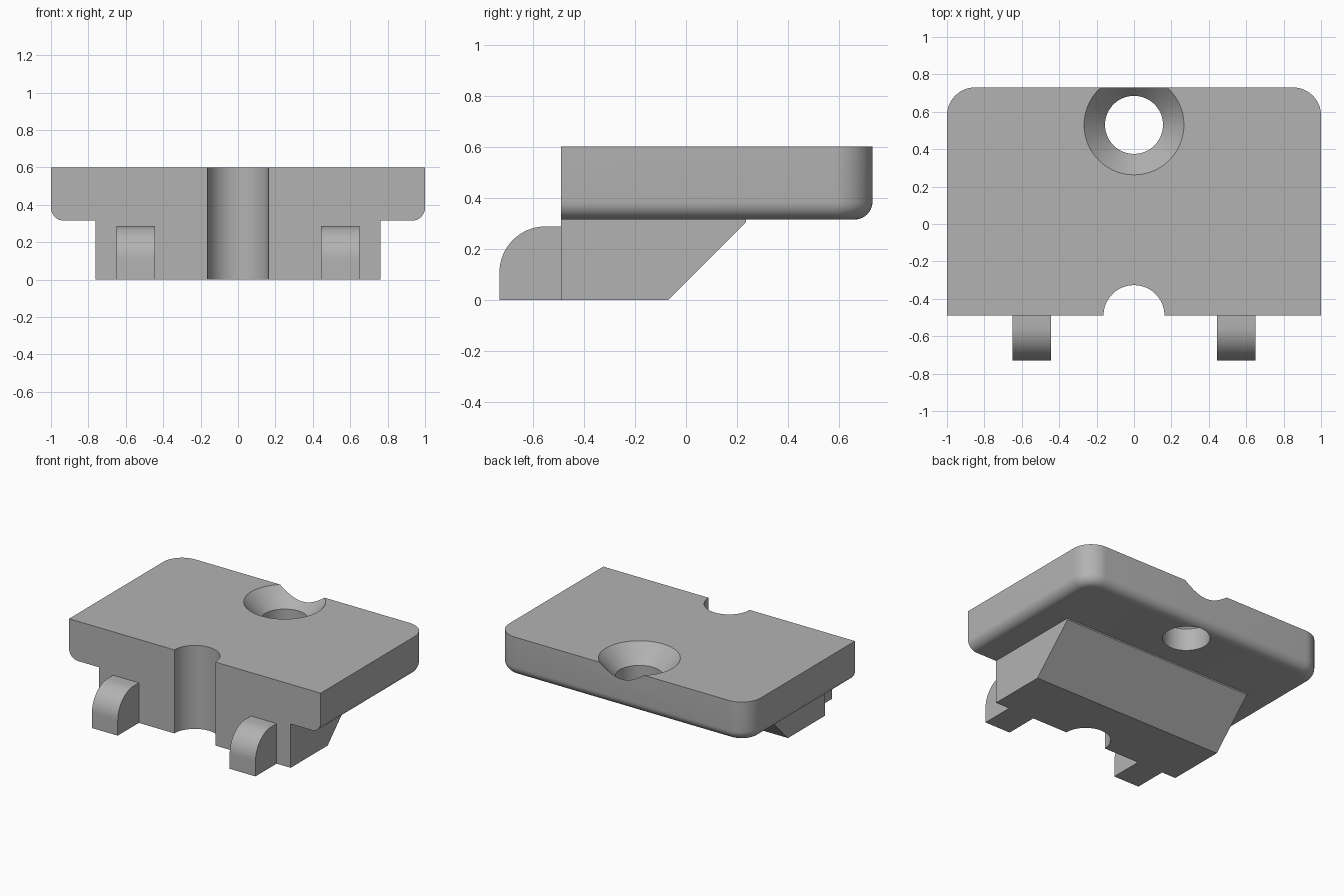
import bpy, bmesh, math
from mathutils import Vector

cube = bpy.data.objects.get("Cube")
if cube:
    bpy.data.objects.remove(cube, do_unlink=True)

grey = bpy.data.materials.new("Plain grey")
grey.use_nodes = True
COLOUR = (0.45, 0.45, 0.45, 1)
grey.diffuse_color = COLOUR
grey.node_tree.nodes["Principled BSDF"].inputs["Base Color"].default_value = COLOUR

FRONT, BACK = -0.49, 0.73
TOP, UNDER = 0.6, 0.315


def to_object(name, bm):
    bmesh.ops.recalc_face_normals(bm, faces=bm.faces)
    mesh = bpy.data.meshes.new(name)
    bm.to_mesh(mesh)
    bm.free()
    mesh.materials.append(grey)
    obj = bpy.data.objects.new(name, mesh)
    bpy.context.collection.objects.link(obj)
    return obj


def extrude(points, offset):
    """Solid made by sweeping a flat outline along an offset."""
    bm = bmesh.new()
    face = bm.faces.new([bm.verts.new(p) for p in points])
    swept = bmesh.ops.extrude_face_region(bm, geom=[face])["geom"]
    verts = [g for g in swept if isinstance(g, bmesh.types.BMVert)]
    bmesh.ops.translate(bm, verts=verts, vec=Vector(offset))
    return bm


def side_prism(name, profile, x0, x1):
    return to_object(name, extrude([(x0, y, z) for y, z in profile], (x1 - x0, 0, 0)))


def round_cutter(name, y, r0, r1, z0, z1):
    bm = bmesh.new()
    bmesh.ops.create_cone(bm, cap_ends=True, segments=96, radius1=r0, radius2=r1, depth=z1 - z0)
    bmesh.ops.translate(bm, verts=bm.verts, vec=(0, y, (z0 + z1) / 2))
    obj = to_object(name, bm)
    obj.hide_render = True
    return obj


def activate(obj):
    bpy.ops.object.select_all(action="DESELECT")
    obj.select_set(True)
    bpy.context.view_layer.objects.active = obj


def cut(obj, cutter):
    mod = obj.modifiers.new("Cut", "BOOLEAN")
    mod.operation = "DIFFERENCE"
    mod.solver = "EXACT"
    mod.object = cutter
    activate(obj)
    bpy.ops.object.modifier_apply(modifier=mod.name)


# Top plate: rounded back corners, then a rounded lower rim on the sides and back
bm = extrude([(-1, FRONT, UNDER), (1, FRONT, UNDER), (1, BACK, UNDER), (-1, BACK, UNDER)],
             (0, 0, TOP - UNDER))
corners = [e for e in bm.edges if all(v.co.y > BACK - 0.01 for v in e.verts)
           and abs(e.verts[0].co.z - e.verts[1].co.z) > 0.1]
bmesh.ops.bevel(bm, geom=corners, offset=0.15, segments=14, profile=0.5, affect="EDGES")
rim = [e for e in bm.edges if all(v.co.z < UNDER + 0.001 for v in e.verts)
       and any(v.co.y > FRONT + 0.01 for v in e.verts)]
bmesh.ops.bevel(bm, geom=rim, offset=0.07, segments=8, profile=0.5, affect="EDGES")
plate = to_object("top_plate", bm)

# Lower block with a sloping back
block = side_prism("lower_block",
                   [(FRONT, 0), (-0.07, 0), (0.235, 0.305), (0.235, UNDER), (FRONT, UNDER)],
                   -0.762, 0.762)

# Screw hole with countersink, and the half-round groove in the front
hole_y, hole_r, sink_r, sink_depth = 0.53, 0.155, 0.267, 0.125
lift = 0.05
slope = (sink_r - hole_r) / sink_depth
hole = round_cutter("hole_cutter", hole_y, hole_r, hole_r, 0.1, 0.8)
sink = round_cutter("countersink_cutter", hole_y, hole_r, sink_r + slope * lift,
                    TOP - sink_depth, TOP + lift)
groove = round_cutter("groove_cutter", FRONT, 0.163, 0.163, -0.2, 0.8)
cut(plate, hole)
cut(plate, sink)
cut(plate, groove)
cut(block, groove)
for cutter in (hole, sink, groove):
    bpy.data.objects.remove(cutter, do_unlink=True)

# Two front prongs with a rounded upper nose
height, radius = 0.288, 0.18
arc = [(-BACK + radius - radius * math.cos(a), height - radius + radius * math.sin(a))
       for a in (math.pi / 2 * i / 16 for i in range(17))]
profile = [(FRONT, 0), (-BACK, 0)] + arc + [(FRONT, height)]
prongs = [side_prism(side + "_prong", profile, s * 0.445, s * 0.65)
          for side, s in (("left", 1), ("right", -1))]

for obj in [plate, block] + prongs:
    activate(obj)
    bpy.ops.object.shade_smooth_by_angle(angle=math.radians(30))
